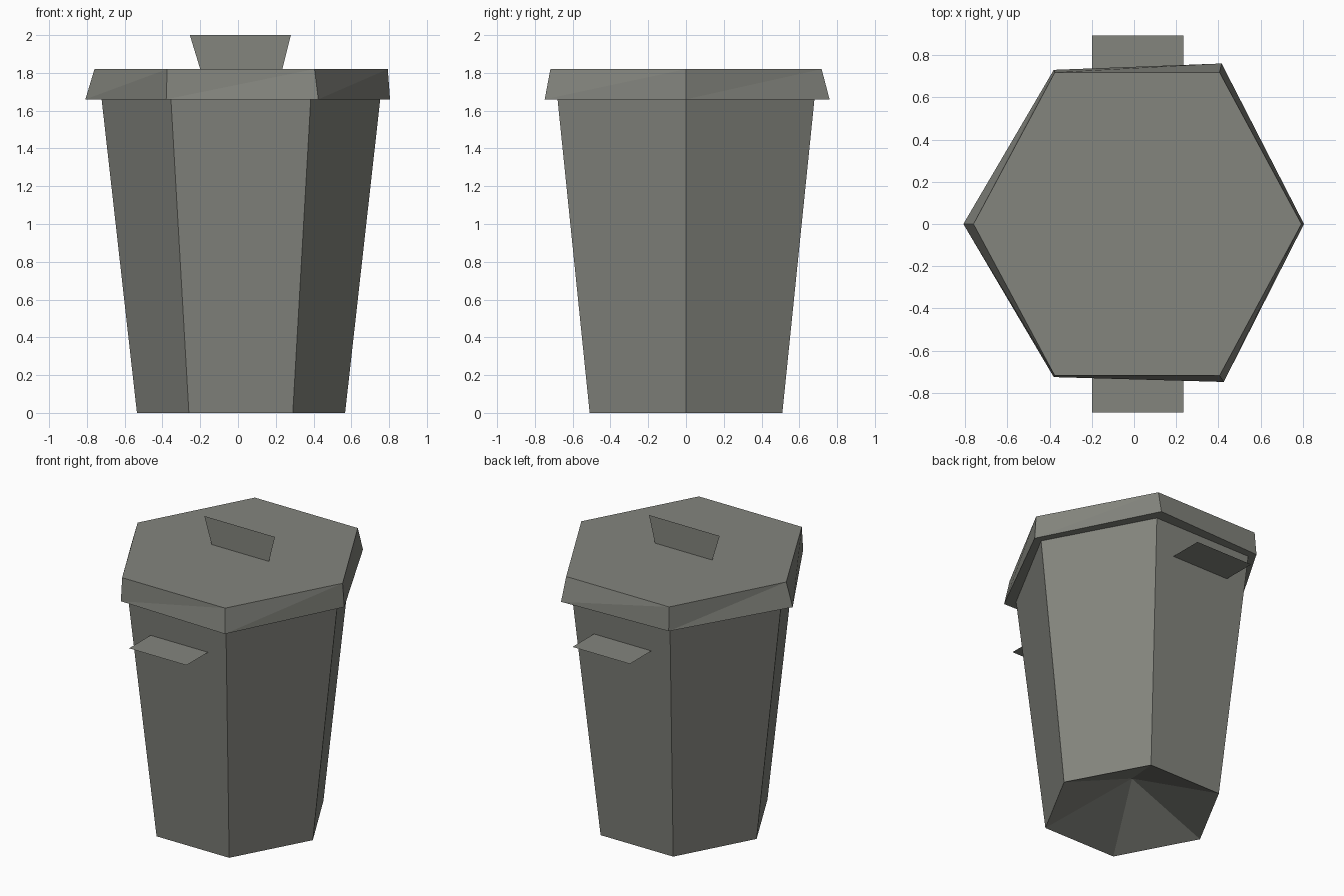
import bpy

if "Cube" in bpy.data.objects:
    bpy.data.objects.remove(bpy.data.objects["Cube"])

grey = bpy.data.materials.new("bin grey")
grey.diffuse_color = (0.23, 0.235, 0.208, 1)
grey.use_nodes = True
grey.node_tree.nodes["Principled BSDF"].inputs["Base Color"].default_value = grey.diffuse_color


def make(name, verts, faces):
    me = bpy.data.meshes.new(name)
    me.from_pydata(verts, [], faces)
    me.materials.append(grey)
    me.update()
    ob = bpy.data.objects.new(name, me)
    bpy.context.collection.objects.link(ob)
    return ob


def ring(points, z):
    return [(x, y, z) for x, y in points]


def hexagon(x0, x1, f0, f1, y):
    # counter-clockwise from the right-hand corner
    return [(x1, 0), (f1, y), (f0, y), (x0, 0), (f0, -y), (f1, -y)]


def walls(lo, hi):
    return [(lo + i, lo + (i + 1) % 6, hi + (i + 1) % 6, hi + i) for i in range(6)]


# tapered six-sided body with a hollow, pyramid-shaped underside
bottom = hexagon(-0.535, 0.567, -0.26, 0.29, 0.51)
top = hexagon(-0.722, 0.753, -0.355, 0.385, 0.68)
verts = ring(bottom, 0) + ring(top, 1.66) + [(0.017, 0, 0.23)]
faces = walls(0, 6) + [((i + 1) % 6, i, 12) for i in range(6)]
make("body", verts, faces)

# lid with a slightly uneven flared rim and closed underside
rim = [(0.805, 0), (0.415, 0.76), (-0.38, 0.73),
       (-0.808, 0), (-0.38, -0.725), (0.425, -0.748)]
cap = hexagon(-0.76, 0.793, -0.375, 0.405, 0.718)
verts = ring(rim, 1.66) + ring(cap, 1.82)
faces = []
for a, b, c, d in walls(0, 6):
    faces += [(a, b, c), (a, c, d)]
faces += [tuple(range(6, 12)), tuple(range(5, -1, -1))]
make("lid", verts, faces)

# thin upright handle on the lid
make("lid_handle", [(-0.2, 0, 1.82), (0.235, 0, 1.82), (0.28, 0, 2), (-0.255, 0, 2)],
     [(0, 1, 2, 3)])

# thin flat handles on the front and back
for name, s in (("front_handle", -1), ("back_handle", 1)):
    q = [(-0.2, s * 0.66, 1.45), (0.235, s * 0.66, 1.45),
         (0.235, s * 0.893, 1.45), (-0.2, s * 0.893, 1.45)]
    make(name, q, [(0, 1, 2, 3) if s > 0 else (3, 2, 1, 0)])
